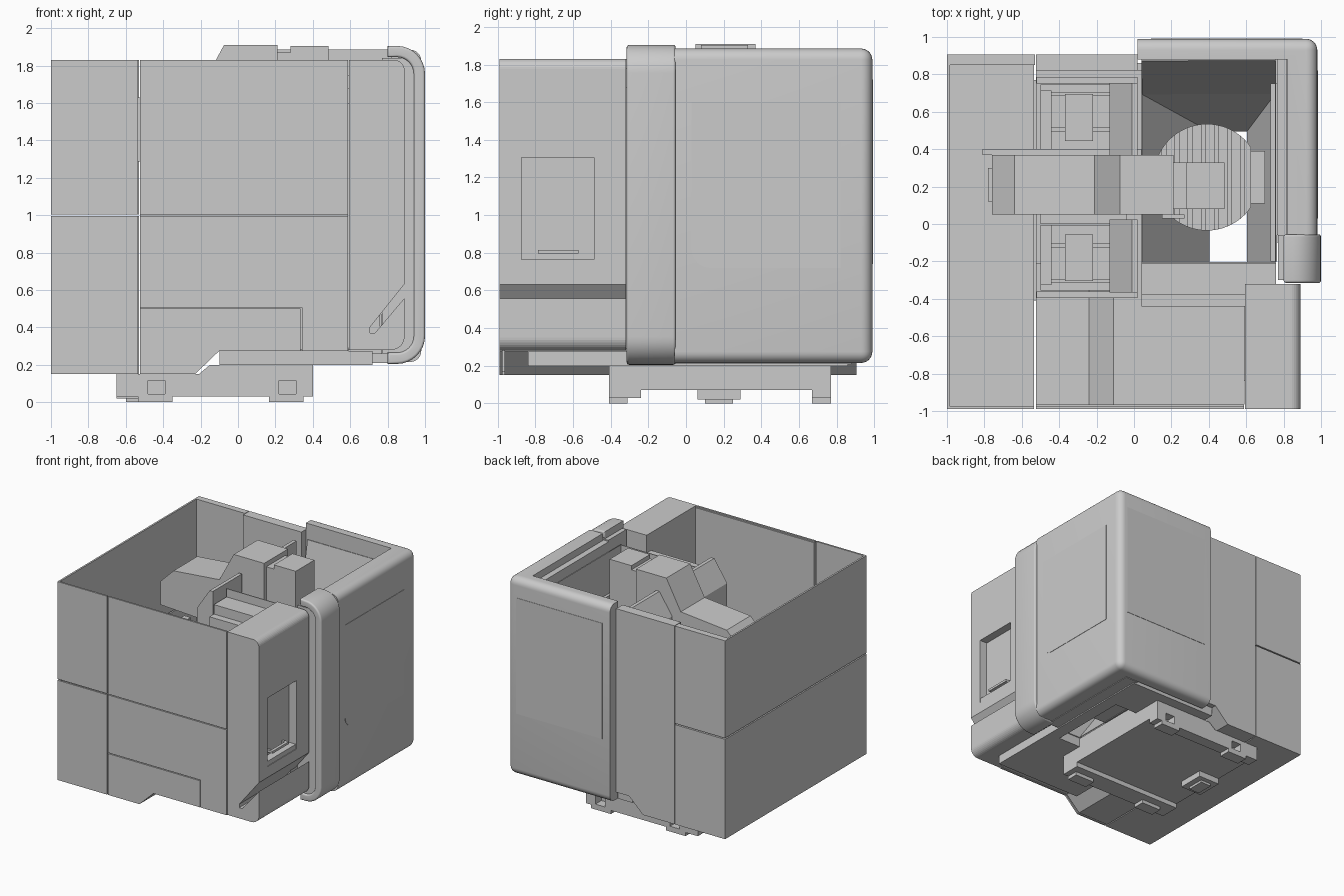
import bpy, bmesh, math
from mathutils import Matrix, Vector


def finish(name, bm, smooth=False):
    bmesh.ops.recalc_face_normals(bm, faces=bm.faces[:])
    me = bpy.data.meshes.new(name)
    bm.to_mesh(me)
    bm.free()
    ob = bpy.data.objects.new(name, me)
    bpy.context.collection.objects.link(ob)
    if smooth:
        bpy.ops.object.select_all(action='DESELECT')
        ob.select_set(True)
        bpy.context.view_layer.objects.active = ob
        bpy.ops.object.shade_smooth_by_angle(angle=math.radians(35))
    return ob


def prism(name, pts, axis, lo, hi, r=0, pick=None):
    """Extrude a profile: (x, z) points along y, or (x, y) points along z."""
    bm = bmesh.new()
    vs = [bm.verts.new((a, lo, b) if axis == 'y' else (a, b, lo)) for a, b in pts]
    f = bm.faces.new(vs)
    ext = bmesh.ops.extrude_face_region(bm, geom=[f])['geom']
    d = Vector((0, hi - lo, 0)) if axis == 'y' else Vector((0, 0, hi - lo))
    bmesh.ops.translate(bm, vec=d, verts=[g for g in ext if isinstance(g, bmesh.types.BMVert)])
    bmesh.ops.recalc_face_normals(bm, faces=bm.faces[:])
    if r:
        es = [e for e in bm.edges if pick is None or pick(e.verts[0].co, e.verts[1].co)]
        bmesh.ops.bevel(bm, geom=es, offset=r, segments=6, profile=0.5, affect='EDGES')
    return finish(name, bm, r > 0)


def box(name, x0, x1, y0, y1, z0, z1, r=0, pick=None):
    return prism(name, [(x0, y0), (x1, y0), (x1, y1), (x0, y1)], 'z', z0, z1, r, pick)


def cylinder(name, x, y, r, z0, z1, n=48):
    bm = bmesh.new()
    bmesh.ops.create_cone(bm, cap_ends=True, segments=n, radius1=r, radius2=r, depth=z1 - z0,
                          matrix=Matrix.Translation((x, y, (z0 + z1) / 2)))
    return finish(name, bm, True)


def cut(ob, cutter):
    m = ob.modifiers.new('cut', 'BOOLEAN')
    m.operation, m.object, m.solver = 'DIFFERENCE', cutter, 'EXACT'
    cutter.hide_render = True
    cutter.hide_set(True)


def arc(cx, cz, r, a0, a1, n=8):
    return [(cx + r * math.cos(math.radians(a0 + (a1 - a0) * i / n)),
             cz + r * math.sin(math.radians(a0 + (a1 - a0) * i / n))) for i in range(n + 1)]


# Left enclosure: two stacked tiers of thin panels with a see-through seam
for tier, z0, z1 in (('lower', 0.15, 0.995), ('upper', 1.005, 1.83)):
    box(f'left_side_panel_{tier}', -1, -0.985, -0.99, 0.905, z0, z1)
    box(f'left_front_panel_{tier}', -0.985, -0.535, -0.99, -0.975, z0, z1)
    box(f'left_back_panel_{tier}', -0.985, -0.53, 0.85, 0.905, z0, z1)
box('left_floor', -0.985, -0.535, -0.975, 0.85, 0.15, 0.17)

# Front and back middle panels with the stepped lower edge
low = [(-0.525, 0.15), (-0.23, 0.15), (-0.10, 0.275), (0.335, 0.275), (0.335, 0.5), (-0.525, 0.5)]
prism('front_access_panel', low, 'y', -0.99, -0.975)
prism('front_lower_panel', [(-0.525, 0.507), (0.342, 0.507), (0.342, 0.275), (0.587, 0.275),
                            (0.587, 0.997), (-0.525, 0.997)], 'y', -0.99, -0.975)
box('front_upper_panel', -0.525, 0.587, -0.99, -0.975, 1.004, 1.83)
box('front_panel_backing', -0.525, 0.587, -0.975, -0.965, 0.28, 1.82)
prism('back_middle_panel', [(-0.525, 0.15), (-0.23, 0.15), (-0.10, 0.275), (0.02, 0.275),
                            (0.02, 1.83), (-0.525, 1.83)], 'y', 0.82, 0.905)
prism('middle_floor', [(-0.525, 0.15), (-0.23, 0.15), (-0.10, 0.275), (0.59, 0.275),
                       (0.59, 0.29), (-0.11, 0.29), (-0.24, 0.17), (-0.525, 0.17)], 'y', -0.965, -0.21)
prism('column_floor', [(-0.525, 0.15), (-0.23, 0.15), (-0.10, 0.275), (0.04, 0.275),
                       (0.04, 0.29), (-0.525, 0.29)], 'y', -0.21, 0.82)

# Right front cabinet with rounded outer edges, diagonal slot and recessed hatch
prof = [(0.593, 0.28)] + arc(0.82, 0.35, 0.07, -90, 0) + arc(0.835, 1.775, 0.055, 0, 90) + [(0.593, 1.83)]
cab = prism('right_cabinet', prof, 'y', -0.99, -0.32)
cut(cab, prism('slot_cutter', [(0.705, 0.37), (0.732, 0.37), (0.96, 0.64), (0.96, 0.72), (0.705, 0.40)],
               'y', -1.1, -0.25))
cut(cab, box('hatch_cutter', 0.82, 1.0, -0.875, -0.49, 0.725, 1.305))
box('hatch_sill', 0.82, 0.885, -0.875, -0.49, 0.725, 0.765)
box('hatch_handle', 0.85, 0.875, -0.785, -0.57, 0.795, 0.815)
for y in (-0.785, -0.59):
    box('hatch_handle_arm', 0.815, 0.86, y, y + 0.02, 0.795, 0.815)

# Rounded C-shaped frame between the cabinet and the door
outer = arc(0.85, 0.355, 0.15, -90, 0) + arc(0.85, 1.755, 0.15, 0, 90)
inner = arc(0.85, 1.755, 0.09, 90, 0) + arc(0.85, 0.355, 0.09, 0, -90)
prism('door_frame', [(0.80, 0.205)] + outer + [(0.80, 1.905), (0.80, 1.845)] + inner + [(0.80, 0.265)],
      'y', -0.315, -0.055, 0.014, lambda a, b: abs(a.y - b.y) < 0.01)
box('door_frame_core', 0.77, 0.95, -0.30, -0.06, 0.26, 1.84)


# Wraparound corner door
def door_edges(a, b):
    right, back = a.x > 0.97 and b.x > 0.97, a.y > 0.98 and b.y > 0.98
    return (right and back) or ((right or back) and abs(a.z - b.z) < 0.01)


box_pts = [(0.02, 0.99), (0.98, 0.99), (0.98, -0.06), (0.82, -0.06), (0.82, 0.88), (0.02, 0.88)]
prism('corner_door', box_pts, 'z', 0.215, 1.885, 0.06, door_edges)
box('door_side_window', 0.97, 0.983, 0.03, 0.82, 0.72, 1.60, 0.1,
    lambda a, b: abs(a.x - b.x) > 0.005 and a.y < 0.1 and a.z < 1)
box('door_back_window', 0.09, 0.90, 0.98, 0.993, 0.74, 1.72)
box('inner_door_jamb', 0.765, 0.815, -0.06, 0.88, 0.25, 1.83)
box('jamb_ledge', 0.73, 0.765, -0.2, 0.75, 1.2, 1.4)

# Pan under the work area, framing the chip opening
for x0, x1, y0, y1 in ((-0.1, 0.4, -0.84, 0.86), (0.61, 0.72, -0.84, 0.86),
                       (0.4, 0.61, -0.84, -0.21), (0.4, 0.61, 0.5, 0.86)):
    box('bottom_pan', x0, x1, y0, y1, 0.2, 0.275)
box('pan_lip', 0.7, 0.82, -0.1, 0.88, 0.21, 0.26)

# Work chamber: chip funnel and front wall
bm = bmesh.new()
rings = []
for x0, x1, y1, z in ((0.04, 0.76, 0.88, 1.75), (0.04, 0.76, 0.7, 0.8), (0.4, 0.61, 0.5, 0.28)):
    rings.append([bm.verts.new(p) for p in ((x0, -0.21, z), (x1, -0.21, z), (x1, y1, z), (x0, y1, z))])
for a, b in zip(rings, rings[1:]):
    for i in range(4):
        if not (i == 3 and a is rings[0]):
            bm.faces.new((a[i], a[(i + 1) % 4], b[(i + 1) % 4], b[i]))
finish('chip_funnel', bm).modifiers.new('sheet', 'SOLIDIFY').thickness = 0.008
box('chamber_front_wall', 0.04, 0.76, -0.38, -0.21, 0.29, 1.68)
box('chamber_front_step', 0.04, 0.593, -0.44, -0.38, 0.29, 1.6)

# Slotted rotary table with a flat side, on its pedestal
table = cylinder('rotary_table', 0.39, 0.25, 0.285, 0.86, 0.98, 64)
for i in range(7):
    x = 0.37 + (i - 3) * 0.07
    cut(table, box('slot_cutter', x - 0.01, x + 0.01, -0.2, 0.7, 0.94, 1.1))
cut(table, box('flat_cutter', 0.625, 0.8, -0.2, 0.7, 0.8, 1.1))
box('table_pedestal', 0.2, 0.55, 0.1, 0.4, 0.29, 0.86)
box('table_bearing', 0.55, 0.70, 0.11, 0.39, 0.6, 0.9)

# Column, mirrored about its centre: casting, guide rails and cross bridge
for s in (-1, 1):
    def side(name, x0, x1, d0, d1, z0, z1):
        y = sorted((0.195 + s * d0, 0.195 + s * d1))
        return box(name, x0, x1, y[0], y[1], z0, z1)
    side('column_casting', -0.5, -0.04, 0.2, 0.55, 0.29, 1.15)
    side('column_outer_wall', -0.52, 0.02, 0.555, 0.59, 0.29, 1.3)
    side('column_rear_beam', -0.50, -0.44, 0.2, 0.52, 1.15, 1.3)
    side('guide_rail', -0.44, -0.13, 0.3, 0.32, 1.15, 1.25)
    side('guide_rail', -0.44, -0.13, 0.49, 0.51, 1.15, 1.25)
    side('rail_block', -0.37, -0.22, 0.25, 0.5, 1.15, 1.28)
    y = sorted((0.195 + s * 0.17, 0.195 + s * 0.56))
    prism('column_bridge', [(-0.13, 1.15), (0.02, 1.15), (0.02, 1.78), (-0.01, 1.78), (-0.13, 1.6)],
          'y', y[0], y[1])
box('column_web', -0.5, -0.04, 0.0, 0.4, 0.29, 1.15)

# Spindle head: motor housing, sloped shoulder, nose
prism('spindle_housing', [(-0.76, 1.3), (-0.76, 1.5), (-0.64, 1.62), (-0.21, 1.66), (-0.075, 1.91),
                          (0.21, 1.91), (0.21, 1.25)], 'y', 0.05, 0.37)
box('housing_flange', -0.81, 0.04, 0.37, 0.40, 1.3, 1.42)
box('motor_cap', -0.78, -0.76, 0.12, 0.30, 1.33, 1.47)
box('spindle_link', 0.21, 0.29, 0.08, 0.33, 1.3, 1.87)
box('spindle_side_plate', 0.15, 0.27, 0.03, 0.05, 1.3, 1.6)
box('spindle_nose', 0.28, 0.485, 0.08, 0.33, 1.3, 1.905)
cylinder('tool_spindle', 0.39, 0.2, 0.07, 1.12, 1.3, 32)

# Machine base with fork pockets, end rails and feet
base = prism('machine_base', [(-0.65, 0.07), (0.4, 0.07), (0.4, 0.2), (-0.15, 0.2), (-0.21, 0.15),
                              (-0.65, 0.15)], 'y', -0.41, 0.77)
for y0, y1, py in ((-0.41, -0.24, -0.41), (0.67, 0.77, 0.67)):
    rail = box('base_end_rail', -0.65, 0.4, y0, y1, 0.03, 0.07)
    for x in (-0.435, 0.265):
        box('foot_pad', x - 0.1, x + 0.085, py, py + 0.1, 0, 0.03)
        out = -0.41 if y0 < 0 else 0.77
        pocket = box('pocket_cutter', x - 0.045, x + 0.045, out - 0.08, out + 0.08, 0.045, 0.115)
        cut(base, pocket)
        cut(rail, pocket)
box('middle_foot_block', -0.65, -0.45, 0.06, 0.29, 0.02, 0.075)
box('middle_foot_pad', -0.6, -0.5, 0.1, 0.25, 0, 0.02)
